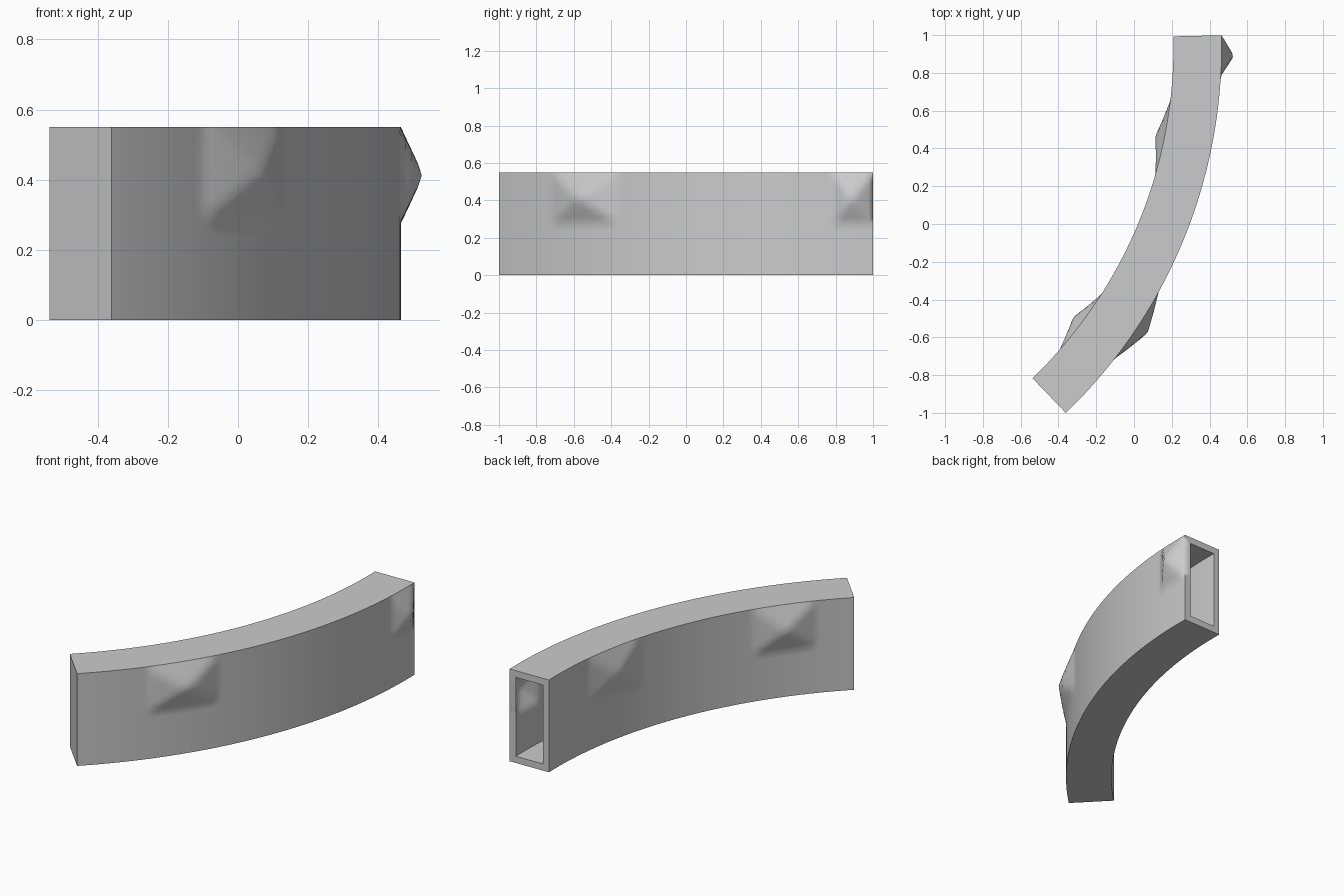
import bpy, bmesh, math

if "Cube" in bpy.data.objects:
    bpy.data.objects.remove(bpy.data.objects["Cube"])

# Arc the channel follows (plan view) and its section
CX, CY = -2.226, 0.938
R_OUT, R_IN, H = 2.69, 2.435, 0.55
A0, A1 = -46.1, 1.3
WALL = 0.04
SEGS, ROWS = 96, 16

# Shallow pyramid bulges: centre angle, half width (degrees), height
OUTER_BUMPS = [(-1.0, 2.3, 0.065), (-33.4, 4.5, 0.062)]
INNER_BUMPS = [(-11.4, 4.7, 0.049), (-36.9, 4.3, 0.053)]


def bulge(bumps, ang, z):
    v = abs(z - H * 0.75) / (H * 0.25)
    return sum(h * max(0, 1 - max(abs(ang - a) / w, v)) for a, w, h in bumps)


def section(bm, ang, inset):
    """Closed loop of vertices: up the outer wall, down the inner wall."""
    c, s = math.cos(math.radians(ang)), math.sin(math.radians(ang))
    up, down = [], []
    for i in range(ROWS + 1):
        t = i / ROWS
        z = inset + (H - 2 * inset) * t
        ro = R_OUT - inset + bulge(OUTER_BUMPS, ang, H * t)
        ri = R_IN + inset - bulge(INNER_BUMPS, ang, H * t)
        up.append(bm.verts.new((CX + ro * c, CY + ro * s, z)))
        down.append(bm.verts.new((CX + ri * c, CY + ri * s, z)))
    return up + down[::-1]


def bridge(bm, a, b):
    n = len(a)
    for i in range(n):
        j = (i + 1) % n
        bm.faces.new((a[i], a[j], b[j], b[i]))


def sweep(bm, start, inset):
    loops = [section(bm, start + (A1 - start) * k / SEGS, inset)
             for k in range(SEGS + 1)]
    for a, b in zip(loops, loops[1:]):
        bridge(bm, a, b)
    bm.faces.new(loops[0])  # closed front end
    return loops[-1]


# Outer skin, inner cavity and the rim at the open back end
bm = bmesh.new()
mouth_out = sweep(bm, A0, 0)
mouth_in = sweep(bm, A0 + 0.9, WALL)
bridge(bm, mouth_out, mouth_in)
bmesh.ops.recalc_face_normals(bm, faces=bm.faces)

mesh = bpy.data.meshes.new("curved_channel")
bm.to_mesh(mesh)
bm.free()
channel = bpy.data.objects.new("curved_channel", mesh)
bpy.context.collection.objects.link(channel)

# Smooth walls, crisp box corners
bpy.context.view_layer.objects.active = channel
channel.select_set(True)
bpy.ops.object.shade_smooth_by_angle(angle=math.radians(60))
